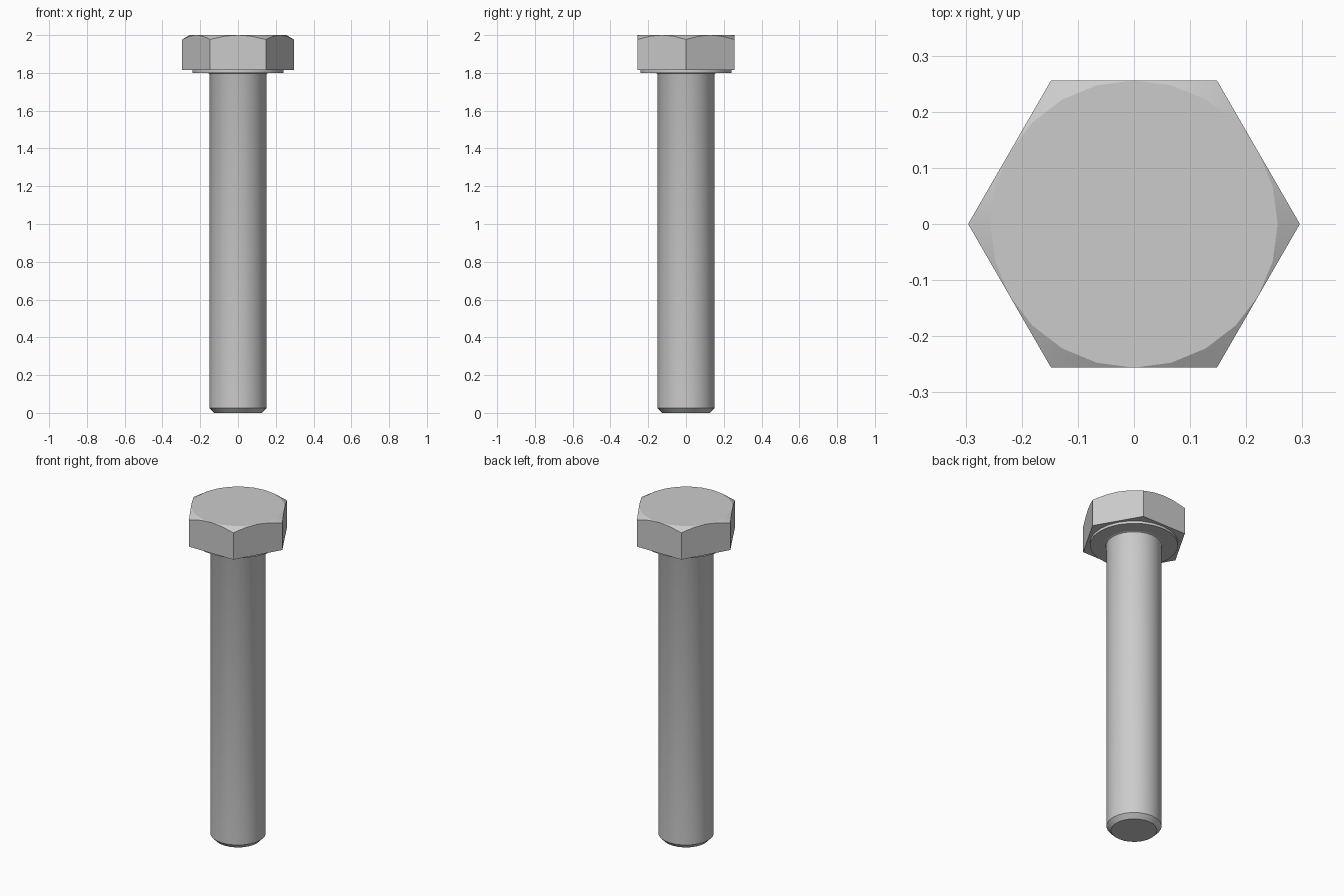
import bpy, bmesh
from math import sin, cos, pi, tan, radians

if "Cube" in bpy.data.objects:
    bpy.data.objects.remove(bpy.data.objects["Cube"])

SEGMENTS = 24            # divisible by six, so hex corners land on segment points
FLAT = 0.256             # centre to flat of the head
ANGLES = [2 * pi * i / SEGMENTS for i in range(SEGMENTS)]


def circle(radius, z):
    return [(radius * cos(a), radius * sin(a), z) for a in ANGLES]


def hexagon(z=None):
    """Hex outline; without z the height follows the 30 degree corner chamfer."""
    points = []
    for a in ANGLES:
        r = FLAT / cos(a % (pi / 3) - pi / 6)
        height = 2.0 - (r - FLAT) * tan(radians(30)) if z is None else z
        points.append((r * cos(a), r * sin(a), height))
    return points


def loft(name, rings):
    """Skin a top-to-bottom stack of rings and cap both ends."""
    bm = bmesh.new()
    loops = [[bm.verts.new(p) for p in ring] for ring in rings]
    for upper, lower in zip(loops, loops[1:]):
        for i in range(SEGMENTS):
            j = (i + 1) % SEGMENTS
            bm.faces.new((upper[i], lower[i], lower[j], upper[j]))
    bm.faces.new(loops[0])
    bm.faces.new(loops[-1][::-1])
    bmesh.ops.remove_doubles(bm, verts=bm.verts, dist=0.0001)
    bmesh.ops.recalc_face_normals(bm, faces=bm.faces)
    mesh = bpy.data.meshes.new(name)
    bm.to_mesh(mesh)
    bm.free()
    obj = bpy.data.objects.new(name, mesh)
    bpy.context.collection.objects.link(obj)
    bpy.context.view_layer.objects.active = obj
    obj.select_set(True)
    bpy.ops.object.shade_smooth_by_angle(angle=radians(25))
    return obj


# Head: flat top, chamfered corners, hex sides
head = [circle(FLAT, 2.0), hexagon(), hexagon(1.815)]

# Washer face, under-head fillet, shank and chamfered tip
shank_profile = [(0.242, 1.815), (0.242, 1.80), (0.160, 1.80), (0.154, 1.797),
                 (0.151, 1.79), (0.151, 0.026), (0.126, 0.0)]
shank = [circle(r, z) for r, z in shank_profile]

loft("hex_bolt", head + shank)
